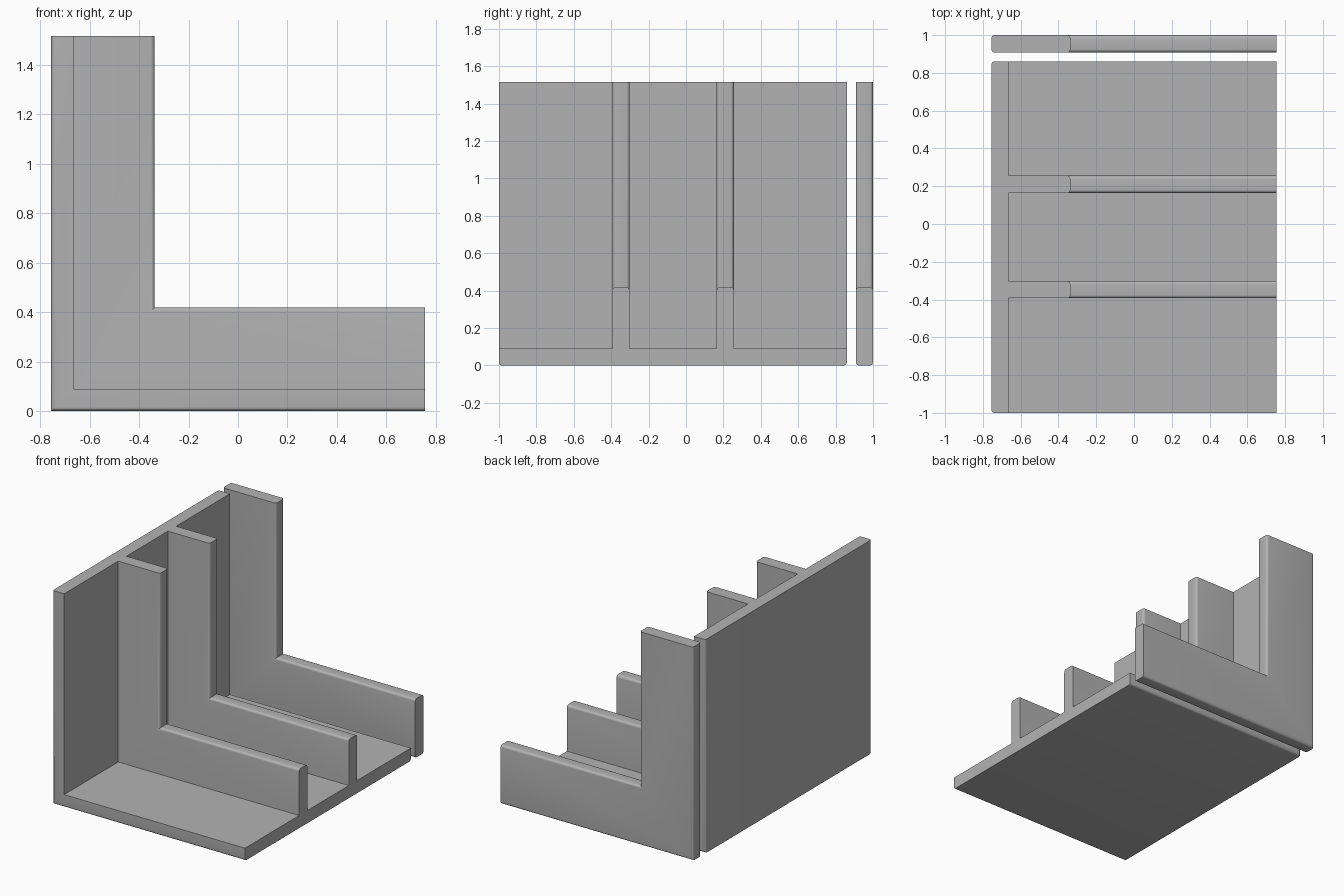
import bpy
import bmesh
from math import sin, cos, pi, radians
from mathutils import Vector

if "Cube" in bpy.data.objects:
    bpy.data.objects.remove(bpy.data.objects["Cube"], do_unlink=True)

HALF, HEIGHT = 0.755, 1.515      # half length along x, total height
PLATE, RIB = 0.09, 0.418         # plate thickness, divider depth
RADIUS, STEPS = 0.017, 5         # rounded edge size

grey = bpy.data.materials.new("plain grey")
grey.use_nodes = True
colour = (0.45, 0.45, 0.45, 1)
grey.diffuse_color = colour
grey.node_tree.nodes["Principled BSDF"].inputs["Base Color"].default_value = colour


def rounded(outline):
    """Replace flagged corners of a (y, depth, is_round) outline by arcs."""
    result = []
    for i, (y, d, is_round) in enumerate(outline):
        p = Vector((y, d))
        if not is_round:
            result.append(p)
            continue
        u = (Vector(outline[i - 1][:2]) - p).normalized()
        v = (Vector(outline[(i + 1) % len(outline)][:2]) - p).normalized()
        centre = p + RADIUS * (u + v)
        for k in range(STEPS + 1):
            t = k / STEPS * pi / 2
            result.append(centre - RADIUS * (sin(t) * u + cos(t) * v))
    return result


def sweep_l(name, outline):
    """Sweep a section down the back and forward along the base, mitred."""
    bm = bmesh.new()
    section = rounded(outline)
    rings = [
        [bm.verts.new((d - HALF, y, HEIGHT)) for y, d in section],
        [bm.verts.new((d - HALF, y, d)) for y, d in section],
        [bm.verts.new((HALF, y, d)) for y, d in section],
    ]
    for a, b in zip(rings, rings[1:]):
        for i in range(len(section)):
            j = (i + 1) % len(section)
            bm.faces.new((a[i], a[j], b[j], b[i]))
    bm.faces.new(rings[0])
    bm.faces.new(rings[-1])
    bmesh.ops.recalc_face_normals(bm, faces=bm.faces)
    mesh = bpy.data.meshes.new(name)
    bm.to_mesh(mesh)
    bm.free()
    mesh.materials.append(grey)
    obj = bpy.data.objects.new(name, mesh)
    bpy.context.collection.objects.link(obj)
    bpy.ops.object.select_all(action="DESELECT")
    obj.select_set(True)
    bpy.context.view_layer.objects.active = obj
    bpy.ops.object.shade_smooth_by_angle(angle=radians(30))


# Main holder: base and back plate with two dividers in one section
holder = [(-1, 0, True), (0.86, 0, True), (0.86, PLATE, False)]
for y in (0.21, -0.347):
    near, far = y - 0.046, y + 0.046
    holder += [(far, PLATE, False), (far, RIB, True),
               (near, RIB, True), (near, PLATE, False)]
holder.append((-1, PLATE, False))
sweep_l("holder_with_dividers", holder)

# Separate end panel
sweep_l("loose_end_panel", [(0.908, 0, True), (1, 0, True),
                            (1, RIB, True), (0.908, RIB, True)])
